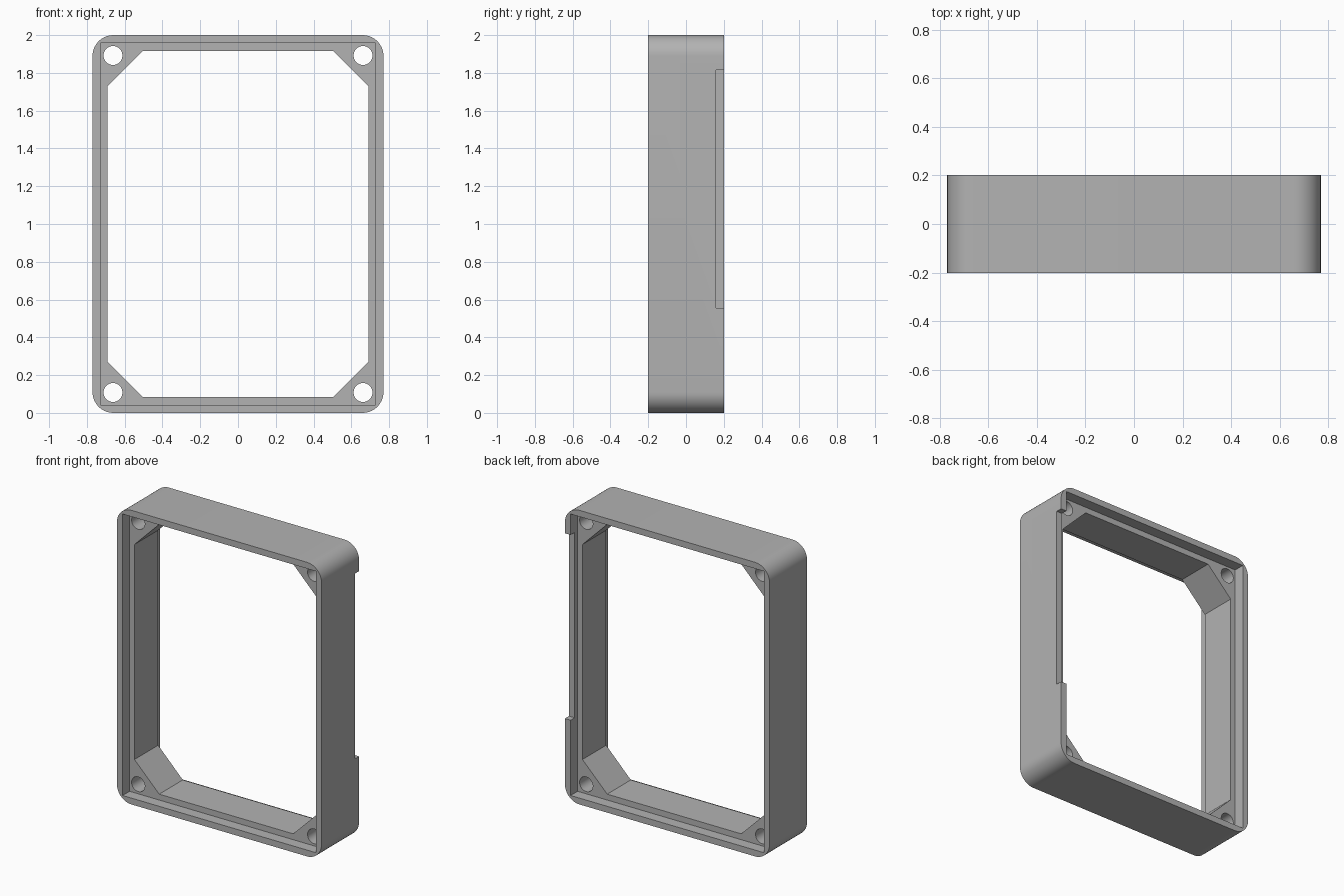
import bpy, bmesh, math

if "Cube" in bpy.data.objects:
    bpy.data.objects.remove(bpy.data.objects["Cube"])

WIDTH, HEIGHT, DEPTH = 1.54, 2.0, 0.404
MID = HEIGHT / 2
RECESS = 0.075          # depth of the front and back recesses
WALL = 0.043            # thickness of the outer rim
BACK = DEPTH / 2

grey = bpy.data.materials.new("plain grey")
grey.use_nodes = True
colour = (0.45, 0.45, 0.45, 1)
grey.diffuse_color = colour
grey.node_tree.nodes["Principled BSDF"].inputs["Base Color"].default_value = colour


def prism(name, outline, y0, y1):
    """Extrude an (x, z) outline from y0 to y1."""
    bm = bmesh.new()
    face = bm.faces.new([bm.verts.new((x, y0, z)) for x, z in outline])
    side = bmesh.ops.extrude_face_region(bm, geom=[face])["geom"]
    verts = [v for v in side if isinstance(v, bmesh.types.BMVert)]
    bmesh.ops.translate(bm, verts=verts, vec=(0, y1 - y0, 0))
    bmesh.ops.recalc_face_normals(bm, faces=bm.faces)
    mesh = bpy.data.meshes.new(name)
    bm.to_mesh(mesh)
    bm.free()
    mesh.materials.append(grey)
    obj = bpy.data.objects.new(name, mesh)
    bpy.context.collection.objects.link(obj)
    return obj


def rectangle(x0, x1, z0, z1):
    return [(x0, z0), (x1, z0), (x1, z1), (x0, z1)]


def circle(cx, cz, radius, steps, start=0, sweep=math.tau):
    return [(cx + radius * math.cos(start + sweep * i / steps),
             cz + radius * math.sin(start + sweep * i / steps)) for i in range(steps)]


def rounded(half_x, half_z, radius, steps=12):
    points = []
    for i, (sx, sz) in enumerate([(1, 1), (-1, 1), (-1, -1), (1, -1)]):
        points += circle(sx * (half_x - radius), MID + sz * (half_z - radius), radius,
                         steps, i * math.pi / 2, math.pi / 2 * steps / (steps - 1))
    return points


def chamfered(half_x, half_z, cut):
    points = []
    for sx, sz in [(1, 1), (-1, 1), (-1, -1), (1, -1)]:
        ends = [(sx * half_x, MID + sz * (half_z - cut)),
                (sx * (half_x - cut), MID + sz * half_z)]
        points += ends if sx * sz > 0 else ends[::-1]
    return points


# Rounded outer block
frame = prism("frame", rounded(WIDTH / 2, MID, 0.11), -BACK, BACK)

# Recesses, chamfered opening, rim notch and corner screw holes
rx, rz = WIDTH / 2 - WALL, MID - WALL
inner = rectangle(-rx, rx, MID - rz, MID + rz)
cutters = [
    prism("front_recess", inner, -BACK - 0.1, -BACK + RECESS),
    prism("back_recess", inner, BACK - RECESS, BACK + 0.1),
    prism("opening", chamfered(0.69, 0.917, 0.186), -0.5, 0.5),
    prism("rim_notch", rectangle(0.71, 0.9, 0.555, 1.815), BACK - 0.043, BACK + 0.1),
]
for sx in (-1, 1):
    for sz in (-1, 1):
        cutters.append(prism("screw_hole", circle(sx * 0.662, MID + sz * 0.892, 0.05, 32),
                             -0.5, 0.5))

bpy.context.view_layer.objects.active = frame
for cutter in cutters:
    cut = frame.modifiers.new(cutter.name, "BOOLEAN")
    cut.operation = "DIFFERENCE"
    cut.solver = "EXACT"
    cut.object = cutter
    bpy.ops.object.modifier_apply(modifier=cut.name)
    bpy.data.objects.remove(cutter)

# Smooth round corners and holes, sharp edges elsewhere
for obj in bpy.context.selected_objects:
    obj.select_set(False)
frame.select_set(True)
bpy.ops.object.shade_smooth_by_angle(angle=math.radians(30))
